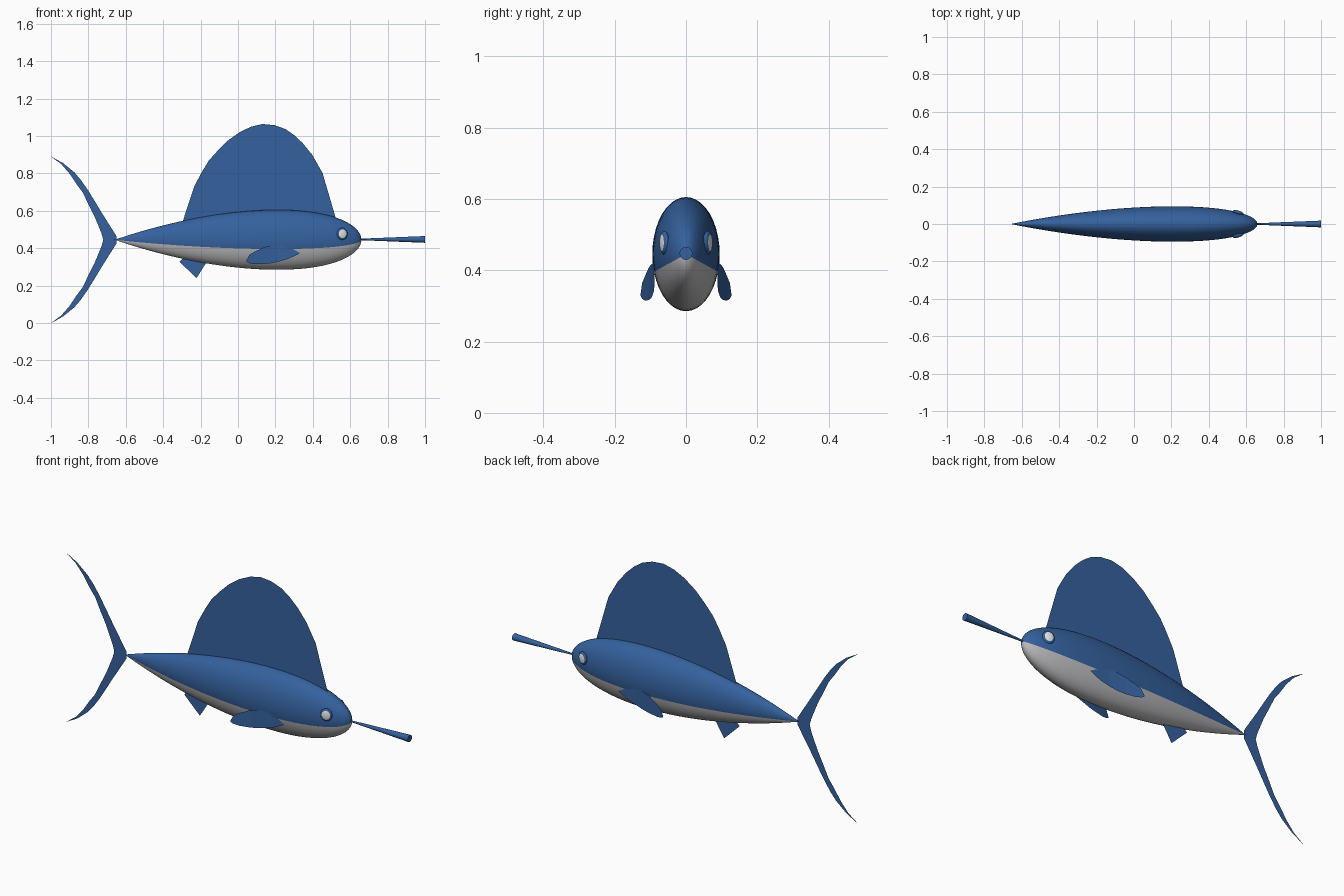
import bpy, bmesh, math
from mathutils import Vector, Matrix

cube = bpy.data.objects.get("Cube")
if cube:
    bpy.data.objects.remove(cube, do_unlink=True)


def material(name, rgb):
    m = bpy.data.materials.new(name)
    m.use_nodes = True
    m.diffuse_color = (*rgb, 1)
    bsdf = next(n for n in m.node_tree.nodes if n.type == 'BSDF_PRINCIPLED')
    bsdf.inputs["Base Color"].default_value = (*rgb, 1)
    bsdf.inputs["Roughness"].default_value = 0.7
    return m


BLUE = material("ocean_blue", (0.035, 0.12, 0.34))
BELLY = material("belly_grey", (0.5, 0.5, 0.52))
WHITE = material("eye_white", (0.8, 0.8, 0.8))
AXIS = 0.445  # height of the body axis


def finish(name, bm, mats, smooth=False):
    mesh = bpy.data.meshes.new(name)
    bm.to_mesh(mesh)
    bm.free()
    for m in mats:
        mesh.materials.append(m)
    obj = bpy.data.objects.new(name, mesh)
    bpy.context.collection.objects.link(obj)
    if smooth:
        bpy.ops.object.select_all(action='DESELECT')
        obj.select_set(True)
        bpy.context.view_layer.objects.active = obj
        bpy.ops.object.shade_smooth_by_angle(angle=math.radians(40))
    return obj


def strip(name, pairs):
    """Sheet made of quads between successive pairs of points."""
    bm = bmesh.new()
    rows = [[bm.verts.new(p) for p in pair] for pair in pairs]
    for (a, b), (c, d) in zip(rows, rows[1:]):
        bm.faces.new((a, b, d, c))
    bmesh.ops.remove_doubles(bm, verts=bm.verts, dist=0.0005)
    return finish(name, bm, [BLUE])


def flat_fin(name, outline):
    bm = bmesh.new()
    bm.faces.new([bm.verts.new((x, 0, z)) for x, z in outline])
    bmesh.ops.triangulate(bm, faces=bm.faces[:])
    return finish(name, bm, [BLUE])


# Body: elliptical rings, rounded head and long tapering tail
def body_radius(x):
    if x > 0.2:
        return 0.16 * math.sqrt(max(0, 1 - ((x - 0.2) / 0.46) ** 2.3))
    return 0.16 * (1 - ((0.2 - x) / 0.86) ** 1.82)


SEGS = 40
stations = [-0.655 + 0.855 * i / 24 for i in range(24)]
stations += [0.2 + 0.46 * math.sin(math.pi / 2 * i / 16) for i in range(16)]
bm = bmesh.new()
rings = []
for x in stations:
    r = body_radius(x)
    angles = [2 * math.pi * k / SEGS for k in range(SEGS)]
    rings.append([bm.verts.new((x, 0.59 * r * math.cos(a), AXIS + r * math.sin(a)))
                  for a in angles])
nose, tail_end = bm.verts.new((0.66, 0, AXIS)), bm.verts.new((-0.66, 0, AXIS))
for k in range(SEGS):
    j = (k + 1) % SEGS
    made = [bm.faces.new((p[k], p[j], q[j], q[k])) for p, q in zip(rings, rings[1:])]
    made.append(bm.faces.new((rings[-1][k], rings[-1][j], nose)))
    made.append(bm.faces.new((rings[0][j], rings[0][k], tail_end)))
    # Pale belly below the flank line
    under = math.sin(2 * math.pi * (k + 0.5) / SEGS) < -0.31
    for f in made:
        f.material_index = int(under)
bmesh.ops.recalc_face_normals(bm, faces=bm.faces[:])
finish("body", bm, [BLUE, BELLY], smooth=True)

# Bill: slim cone widening toward its outer end
bm = bmesh.new()
bmesh.ops.create_cone(bm, cap_ends=True, segments=24, radius1=0.003, radius2=0.018, depth=0.37,
                      matrix=Matrix.Translation((0.815, 0, AXIS + 0.002))
                      @ Matrix.Rotation(math.pi / 2, 4, 'Y'))
finish("bill", bm, [BLUE], smooth=True)

# Tall sail-like dorsal fin
flat_fin("dorsal_fin", [
    (-0.3, 0.53), (-0.254, 0.6), (-0.233, 0.733), (-0.19, 0.813), (-0.155, 0.87),
    (-0.11, 0.92), (-0.055, 0.975), (0.008, 1.02), (0.07, 1.05), (0.131, 1.064),
    (0.195, 1.058), (0.254, 1.037), (0.3, 1.005), (0.345, 0.963), (0.398, 0.898),
    (0.452, 0.802), (0.521, 0.567), (0.5, 0.52)])

# Small fin under the rear belly
flat_fin("anal_fin", [(-0.313, 0.328), (-0.222, 0.24), (-0.165, 0.33),
                      (-0.2, 0.38), (-0.26, 0.38)])

# Crescent tail: the two lobes mirror about the body axis
lobe = [((-0.65, 0), (-0.72, 0)), ((-0.65, 0.02), (-0.73, 0.035)),
        ((-0.73, 0.147), (-0.767, 0.125)), ((-0.768, 0.21), (-0.8, 0.19)),
        ((-0.805, 0.27), (-0.83, 0.253)), ((-0.84, 0.32), (-0.865, 0.3)),
        ((-0.874, 0.36), (-0.9, 0.353)), ((-0.935, 0.41), (-0.945, 0.405)),
        ((-1.0, 0.446), (-1.0, 0.445))]
for name, s in (("upper_tail_lobe", 1), ("lower_tail_lobe", -1)):
    strip(name, [[(x, 0, AXIS + s * h) for x, h in pair] for pair in lobe])

# Pectoral fins: sheets that curve away from the flank (x, top z, bottom z)
pectoral = [(0.045, 0.335, 0.328), (0.06, 0.364, 0.32), (0.09, 0.382, 0.315),
            (0.142, 0.406, 0.316), (0.18, 0.415, 0.32), (0.222, 0.42, 0.33),
            (0.265, 0.408, 0.342), (0.29, 0.398, 0.353), (0.33, 0.375, 0.373)]
# Eyes: flattened ellipsoids with a pale outward patch
for side, s in (("left", 1), ("right", -1)):
    pairs = []
    for x, top, low in pectoral:
        y = s * (0.088 + 0.039 * ((0.33 - x) / 0.285) ** 2)
        pairs.append([(x, y, top), (x, y, low)])
    # The model faces +x along its length; sides are named by y
    strip("pectoral_fin_" + side, pairs)

    bm = bmesh.new()
    bmesh.ops.create_uvsphere(bm, u_segments=24, v_segments=16, radius=1,
                              matrix=Matrix.Rotation(math.pi / 2, 4, 'X'))
    for f in bm.faces:
        c = f.calc_center_median()
        f.material_index = int(math.hypot(c.x, c.z) < 0.7)
    bmesh.ops.transform(bm, verts=bm.verts, matrix=Matrix.Translation((0.557, s * 0.061, 0.477))
                        @ Matrix.Rotation(-s * 0.3, 4, 'Z')
                        @ Matrix.Diagonal((0.03, 0.011, 0.033, 1)))
    finish("eye_" + side, bm, [BLUE, WHITE], smooth=True)
